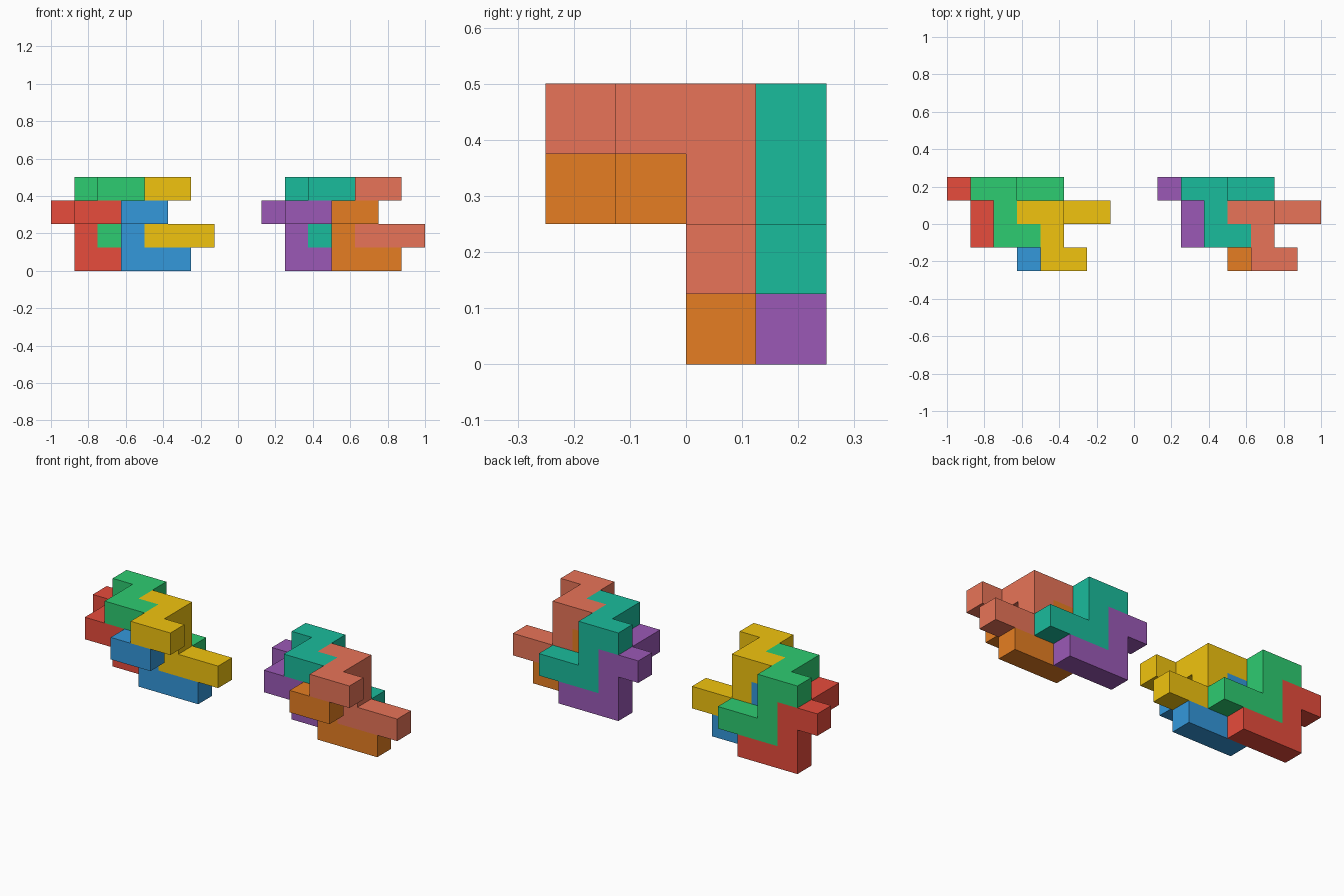
import bpy, bmesh
from mathutils import Color, Vector

if "Cube" in bpy.data.objects:
    bpy.data.objects.remove(bpy.data.objects["Cube"])

U = 0.125  # edge length of one cube cell

# Cells of one piece: a flat Z on top, then a back post with a foot going right
Z_TOP = [(1, 3, 3), (2, 3, 3), (2, 2, 3), (2, 1, 3), (3, 1, 3)]
POST_FOOT = [(2, 3, 2), (2, 3, 1), (3, 3, 1), (4, 3, 1)]
CELLS = {Vector(c).freeze() for c in Z_TOP + POST_FOOT}


def piece(name, shift, x_start, color):
    """Outer skin of the joined cells, merged into clean flat faces."""
    bm = bmesh.new()
    origin = Vector((x_start, -0.25, 0))
    for cell in CELLS:
        centre = cell + Vector(shift) + Vector((0.5, 0.5, 0.5))
        for axis in range(3):
            for sign in (1, -1):
                n = Vector((0, 0, 0))
                n[axis] = sign
                if (cell + n).freeze() in CELLS:
                    continue
                a = Vector((0, 0, 0))
                a[(axis + 1) % 3] = 0.5
                b = n.cross(a)
                corners = (-a - b, a - b, a + b, b - a)
                bm.faces.new([bm.verts.new(origin + U * (centre + n / 2 + c))
                              for c in corners])
    bmesh.ops.remove_doubles(bm, verts=bm.verts, dist=1e-4)
    bmesh.ops.dissolve_limit(bm, angle_limit=0.01, verts=bm.verts, edges=bm.edges)
    bmesh.ops.recalc_face_normals(bm, faces=bm.faces)
    mesh = bpy.data.meshes.new(name)
    bm.to_mesh(mesh)
    bm.free()
    mat = bpy.data.materials.new(name + "_color")
    mat.diffuse_color = (*Color(color).from_srgb_to_scene_linear(), 1)
    mat.use_nodes = True
    mat.node_tree.nodes["Principled BSDF"].inputs["Base Color"].default_value = mat.diffuse_color
    mesh.materials.append(mat)
    bpy.context.collection.objects.link(bpy.data.objects.new(name, mesh))


# Four interlocking positions, repeated in two clusters (colours in sRGB)
SHIFTS = [("back_lower", (-1, 0, -1)), ("back_upper", (0, 0, 0)),
          ("front_lower", (1, -1, -1)), ("front_upper", (2, -1, 0))]
CLUSTERS = [
    ("left", -1.0, [(0.906, 0.298, 0.235), (0.18, 0.8, 0.443),
                    (0.204, 0.596, 0.859), (0.945, 0.769, 0.059)]),
    ("right", 0.125, [(0.608, 0.349, 0.714), (0.102, 0.737, 0.612),
                      (0.902, 0.494, 0.133), (0.91, 0.455, 0.345)]),
]
for side, x_start, colors in CLUSTERS:
    for (label, shift), color in zip(SHIFTS, colors):
        piece(f"{side}_{label}_block", shift, x_start, color)
